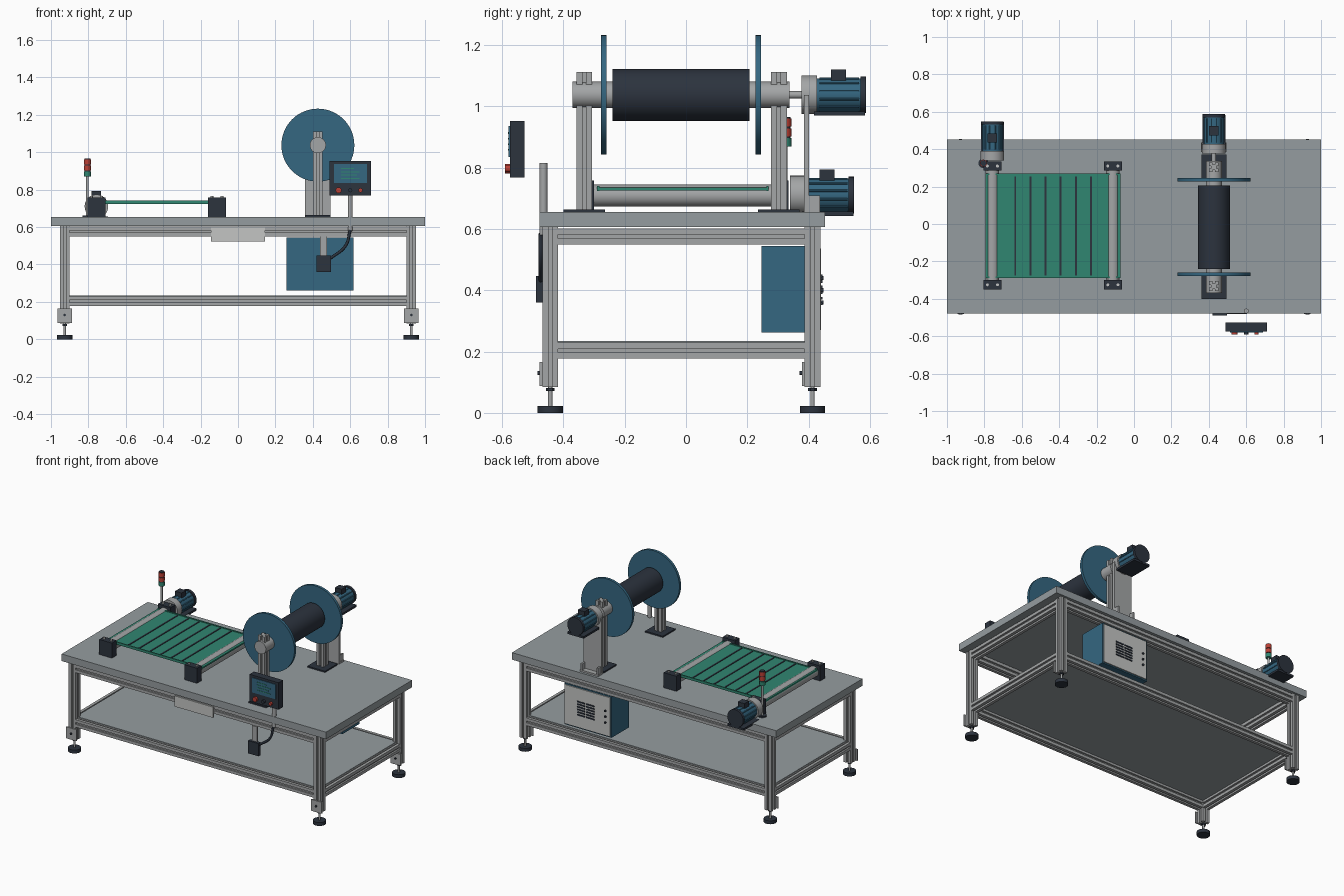
import bpy, bmesh, math
from mathutils import Vector, Matrix

if "Cube" in bpy.data.objects:
    bpy.data.objects.remove(bpy.data.objects["Cube"])


def material(name, rgb):
    m = bpy.data.materials.new(name)
    m.diffuse_color = (*rgb, 1)
    m.use_nodes = True
    m.node_tree.nodes["Principled BSDF"].inputs["Base Color"].default_value = m.diffuse_color
    return m


STEEL = material("table_grey", (0.30, 0.335, 0.35))
ALU = material("aluminium", (0.37, 0.38, 0.385))
PALE = material("pale_grey", (0.55, 0.56, 0.55))
DARK = material("dark_slate", (0.025, 0.033, 0.048))
BLUE = material("machine_blue", (0.035, 0.135, 0.22))
GREEN = material("belt_green", (0.03, 0.24, 0.165))
RED = material("signal_red", (0.50, 0.05, 0.035))

AXIS = {"x": Matrix.Rotation(math.pi / 2, 4, "Y"),
        "y": Matrix.Rotation(-math.pi / 2, 4, "X"),
        "z": Matrix.Identity(4)}


def finish(name, bm, mat):
    bmesh.ops.recalc_face_normals(bm, faces=bm.faces[:])
    me = bpy.data.meshes.new(name)
    bm.to_mesh(me)
    bm.free()
    me.materials.append(mat)
    ob = bpy.data.objects.new(name, me)
    bpy.context.collection.objects.link(ob)
    return ob


def box(name, x, y, z, mat):
    """Box from (min, max) pairs."""
    bm = bmesh.new()
    size = Matrix.Diagonal((x[1] - x[0], y[1] - y[0], z[1] - z[0], 1))
    mid = Vector((sum(x) / 2, sum(y) / 2, sum(z) / 2))
    bmesh.ops.create_cube(bm, size=1, matrix=Matrix.Translation(mid) @ size)
    return finish(name, bm, mat)


def cyl(name, axis, start, length, r, mat, seg=32):
    """Cylinder growing from start along an axis."""
    bm = bmesh.new()
    m = Matrix.Translation(start) @ AXIS[axis] @ Matrix.Translation((0, 0, length / 2))
    bmesh.ops.create_cone(bm, cap_ends=True, segments=seg, radius1=r, radius2=r,
                          depth=length, matrix=m)
    ob = finish(name, bm, mat)
    bpy.context.view_layer.objects.active = ob
    ob.select_set(True)
    bpy.ops.object.shade_smooth_by_angle(angle=math.radians(35))
    ob.select_set(False)
    return ob


def slot_bar(name, axis, start, length, size=0.052):
    """Square extrusion with a groove down each side."""
    h, g, d = size / 2, size * 0.12, size * 0.22
    side = [(-h, -h), (-g, -h), (-g, -h + d), (g, -h + d), (g, -h)]
    bm = bmesh.new()
    verts = []
    for k in range(4):
        turn = Matrix.Rotation(k * math.pi / 2, 3, "Z")
        verts += [bm.verts.new(turn @ Vector((px, py, 0))) for px, py in side]
    face = bm.faces.new(verts)
    new = bmesh.ops.extrude_face_region(bm, geom=[face])["geom"]
    bmesh.ops.translate(bm, vec=(0, 0, length),
                        verts=[v for v in new if isinstance(v, bmesh.types.BMVert)])
    bm.transform(Matrix.Translation(start) @ AXIS[axis])
    return finish(name, bm, ALU)


# Table top, lower shelf and front plate
box("table_top", (-1, 1), (-0.478, 0.453), (0.607, 0.655), STEEL)
box("lower_shelf", (-0.92, 0.92), (-0.435, 0.405), (0.224, 0.234), STEEL)
box("front_plate", (-0.145, 0.145), (-0.477, -0.467), (0.524, 0.597), PALE)

# Frame legs, brackets and levelling feet
LX, LY = 0.927, (-0.443, 0.413)
for x in (-LX, LX):
    for y in LY:
        slot_bar("leg", "z", (x, y, 0.084), 0.523)
        box("leg_bracket", (x - 0.039, x + 0.039), (y - 0.035, y - 0.026), (0.088, 0.166), ALU)
        cyl("bracket_bolt", "y", (x, y - 0.042, 0.13), 0.008, 0.007, DARK, 12)
        cyl("foot_pad", "z", (x, y, 0), 0.023, 0.041, DARK)
        cyl("foot_rod", "z", (x, y, 0.02), 0.065, 0.007, ALU, 16)
        cyl("foot_nut", "z", (x, y, 0.071), 0.01, 0.014, DARK, 6)

# Frame rails
for z in (0.576, 0.203):
    for y in LY:
        slot_bar("long_rail", "x", (-LX + 0.026, y, z), 2 * LX - 0.052)
    for x in (-LX, LX):
        slot_bar("side_rail", "y", (x, LY[0] + 0.026, z), LY[1] - LY[0] - 0.052)

# Electrical cabinet with vented door
box("cabinet", (0.26, 0.617), (0.246, 0.434), (0.262, 0.545), BLUE)
box("cabinet_door", (0.268, 0.609), (0.434, 0.441), (0.27, 0.537), PALE)
for row in range(6):
    for x in (0.385, 0.455):
        z = 0.352 + row * 0.018
        box("vent_slot", (x, x + 0.06), (0.441, 0.445), (z, z + 0.009), DARK)
for z in (0.36, 0.40, 0.44):
    cyl("door_lock", "y", (0.30, 0.441, z), 0.008, 0.007, DARK, 12)


def motor(x, y, z):
    """Gear motor whose blue body starts at y."""
    cyl("gearbox", "y", (x, y - 0.05, z), 0.05, 0.063, ALU)
    cyl("motor_body", "y", (x, y, z), 0.145, 0.054, BLUE)
    for k in range(12):
        a = k * math.pi / 6 + math.pi / 12
        cyl("motor_rib", "y", (x + 0.054 * math.cos(a), y + 0.008, z + 0.054 * math.sin(a)),
            0.13, 0.004, BLUE, 8)
    cyl("motor_cap", "y", (x, y + 0.142, z), 0.018, 0.06, DARK)
    box("motor_base", (x - 0.062, x + 0.062), (y - 0.01, y + 0.157), (z - 0.068, z - 0.054), DARK)
    box("terminal_box", (x - 0.025, x + 0.025), (y + 0.047, y + 0.096), (z + 0.045, z + 0.083), DARK)


# Reel: shaft, drum and flanges
RX, RZ = 0.427, 1.038
cyl("reel_shaft", "y", (RX, -0.37, RZ), 0.707, 0.043, ALU)
cyl("reel_drum", "y", (RX, -0.24, RZ), 0.447, 0.085, DARK, 48)
for y in (-0.278, 0.227):
    cyl("reel_flange", "y", (RX, y, RZ), 0.018, 0.195, BLUE, 64)
cyl("reel_drive_shaft", "y", (RX, 0.33, RZ), 0.06, 0.012, ALU)

# Reel posts
for y in (-0.332, 0.303):
    slot_bar("reel_post", "z", (RX, y, 0.655), 0.457)
    box("post_base", (RX - 0.067, RX + 0.067), (y - 0.068, y + 0.068), (0.655, 0.664), DARK)

# Reel motor on its angle bracket
motor(RX, 0.427, RZ)
box("motor_support", (RX - 0.068, RX + 0.068), (0.385, 0.402), (0.655, RZ), ALU)
box("motor_support_foot", (RX - 0.068, RX + 0.068), (0.402, 0.437), (0.655, 0.667), ALU)
for s in (-1, 1):
    x = RX + s * 0.06
    box("support_gusset", (x - 0.006, x + 0.006), (0.402, 0.437), (0.655, 0.71), ALU)

# Conveyor belt, cross slats and edge strips
box("belt", (-0.793, -0.072), (-0.29, 0.27), (0.726, 0.736), GREEN)
for i in range(6):
    x = -0.635 + i * 0.081
    box("belt_slat", (x - 0.005, x + 0.005), (-0.275, 0.255), (0.736, 0.739), DARK)
for y in (-0.286, 0.266):
    box("belt_edge", (-0.793, -0.072), (y - 0.004, y + 0.004), (0.724, 0.741), GREEN)

# Conveyor rollers and bearing blocks
for x in (-0.757, -0.113):
    cyl("roller", "y", (x, -0.32, 0.709), 0.625, 0.036, ALU)
    for y in (-0.325, 0.31):
        box("bearing_block", (x - 0.048, x + 0.048), (y - 0.025, y + 0.025), (0.655, 0.758), DARK)
        for dx in (-0.027, 0.027):
            cyl("block_bolt", "z", (x + dx, y, 0.758), 0.008, 0.008, PALE, 12)
motor(-0.757, 0.389, 0.711)

# Signal tower
SX, SY = -0.805, 0.325
cyl("signal_base", "z", (SX, SY, 0.655), 0.008, 0.027, DARK)
cyl("signal_pole", "z", (SX, SY, 0.66), 0.29, 0.007, ALU, 16)
for z, mat in ((0.87, GREEN), (0.902, RED), (0.934, RED)):
    cyl("signal_lamp", "z", (SX, SY, z), 0.027, 0.019, mat)
    cyl("signal_ring", "z", (SX, SY, z + 0.027), 0.005, 0.016, DARK)

# Operator panel with screen and buttons
box("panel_case", (0.49, 0.71), (-0.575, -0.527), (0.768, 0.952), DARK)
box("panel_screen", (0.512, 0.69), (-0.579, -0.575), (0.835, 0.936), BLUE)
for i, w in enumerate((0.10, 0.085, 0.10, 0.07)):
    z = 0.857 + i * 0.018
    box("screen_line", (0.55, 0.55 + w), (-0.581, -0.579), (z, z + 0.005), GREEN)
for x, r, mat in ((0.538, 0.016, RED), (0.60, 0.011, DARK), (0.655, 0.011, RED)):
    cyl("panel_button", "y", (x, -0.59, 0.797), 0.016, r, mat, 20)
cyl("panel_post", "z", (0.60, -0.465, 0.58), 0.235, 0.013, ALU, 20)

# Junction box, its hanger and the cable
box("junction_hanger", (0.438, 0.476), (-0.476, -0.466), (0.44, 0.55), ALU)
box("junction_box", (0.42, 0.498), (-0.49, -0.466), (0.36, 0.447), DARK)
curve = bpy.data.curves.new("cable", "CURVE")
curve.dimensions = "3D"
curve.bevel_depth = 0.008
curve.bevel_resolution = 2
curve.resolution_u = 8
sp = curve.splines.new("BEZIER")
path = [(0.60, 0.585), (0.575, 0.50), (0.49, 0.43)]
sp.bezier_points.add(len(path) - 1)
for p, (x, z) in zip(sp.bezier_points, path):
    p.co = (x, -0.474, z)
    p.handle_left_type = p.handle_right_type = "AUTO"
curve.materials.append(DARK)
bpy.context.collection.objects.link(bpy.data.objects.new("cable", curve))
